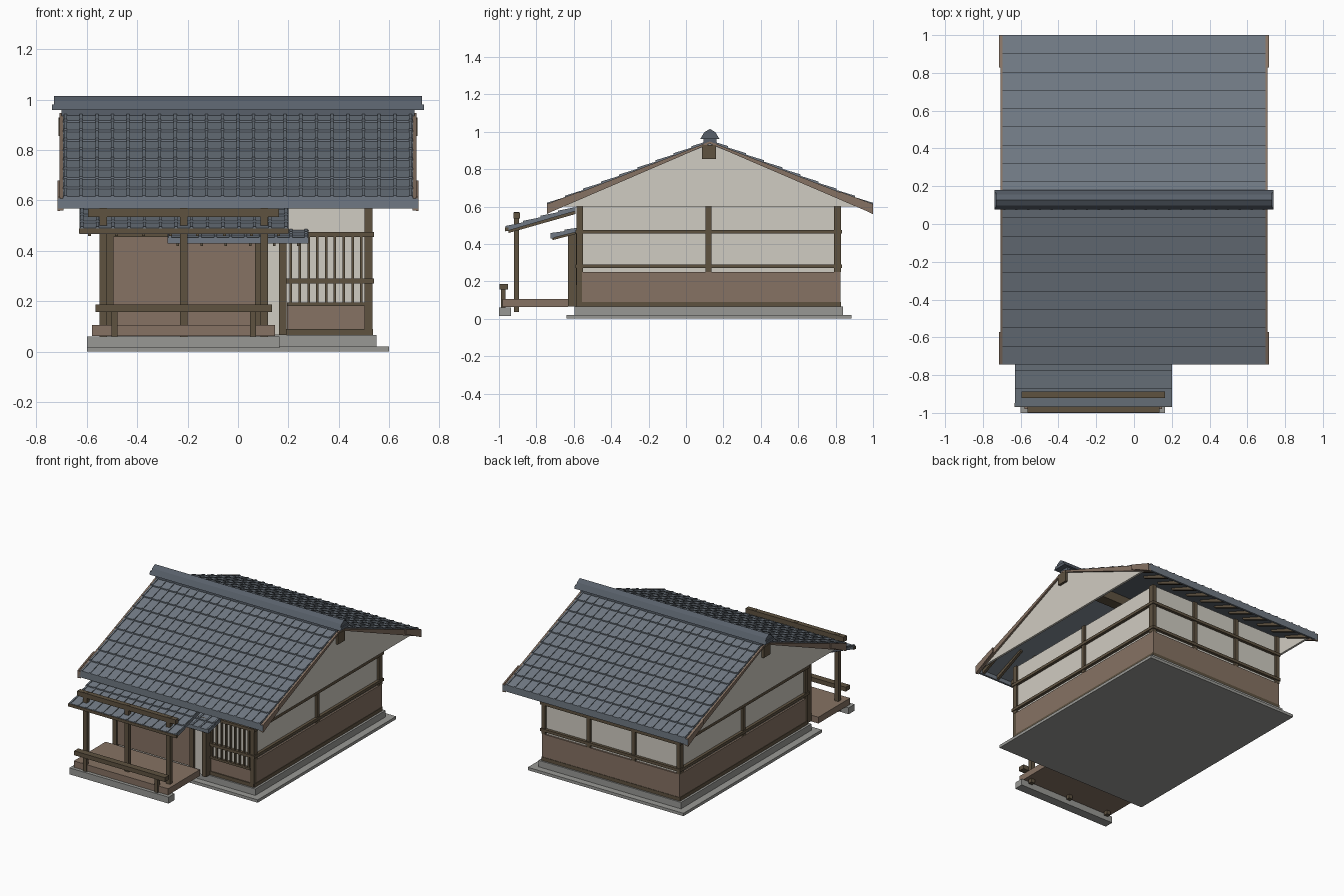
import bpy, bmesh

cube = bpy.data.objects.get("Cube")
if cube:
    bpy.data.objects.remove(cube, do_unlink=True)


def colour(name, rgb):
    m = bpy.data.materials.new(name)
    m.use_nodes = True
    lin = [((c / 255 + 0.055) / 1.055) ** 2.4 for c in rgb] + [1]
    m.diffuse_color = lin
    m.node_tree.nodes["Principled BSDF"].inputs["Base Color"].default_value = lin
    return m


PLASTER = colour("plaster white", (208, 204, 194))
BROWN = colour("warm wood", (134, 114, 99))
TIMBER = colour("dark timber", (94, 82, 64))
STONE = colour("stone grey", (153, 153, 149))
TILE = colour("roof tile", (112, 121, 131))
RIDGE = colour("ridge tile", (88, 96, 106))


def make(name, mat, prisms):
    """One object from prisms: each a y-z outline swept from x0 to x1."""
    bm = bmesh.new()
    for pts, x0, x1 in prisms:
        a = [bm.verts.new((x0, y, z)) for y, z in pts]
        b = [bm.verts.new((x1, y, z)) for y, z in pts]
        bm.faces.new(a)
        bm.faces.new(b[::-1])
        for i in range(len(pts)):
            j = (i + 1) % len(pts)
            bm.faces.new((a[i], b[i], b[j], a[j]))
    bmesh.ops.recalc_face_normals(bm, faces=bm.faces)
    me = bpy.data.meshes.new(name)
    bm.to_mesh(me)
    bm.free()
    me.materials.append(mat)
    ob = bpy.data.objects.new(name, me)
    bpy.context.collection.objects.link(ob)
    return ob


def box(x0, x1, y0, y1, z0, z1):
    return ([(y0, z0), (y1, z0), (y1, z1), (y0, z1)], x0, x1)


def both(prism):
    pts, x0, x1 = prism
    return [prism, (pts, -x1, -x0)]


def courses(top, eave, n, lift=0.0, step=0.008, thick=0.016):
    """Stepped outline of overlapping tile courses from top to eave."""
    (ya, za), (yb, zb) = top, eave
    pts = []
    for i in range(n):
        for t, h in ((i / n, 0), ((i + 1) / n, step)):
            pts.append((ya + (yb - ya) * t, za + (zb - za) * t + h + lift))
    return pts + [(yb, zb - thick), (ya, za - thick)]


def spread(a, b, n):
    return [a + (b - a) * i / (n - 1) for i in range(n)]


def tiled(name, top, eave, n, x0, x1, ribs):
    make(name, TILE, [(courses(top, eave, n), x0, x1)])
    make(name + "_ribs", TILE, [(courses(top, eave, n, 0.005), x - 0.006, x + 0.006)
                                for x in spread(x0 + 0.01, x1 - 0.01, ribs)])


# Stone base
make("base_slab", STONE, [box(-0.6, 0.6, -0.64, 0.885, 0, 0.02)])
make("foundation", STONE, [box(-0.55, 0.55, -0.595, 0.84, 0.02, 0.065)])
make("porch_footing", STONE, [box(-0.6, 0.165, -1, -0.935, 0.015, 0.06)])

# House walls
make("plaster_walls", PLASTER, [box(-0.52, 0.52, -0.57, 0.815, 0.065, 0.6)])
make("lower_panels", BROWN,
     both(box(0.52, 0.532, -0.575, 0.825, 0.09, 0.25))
     + [box(-0.53, 0.53, 0.815, 0.827, 0.09, 0.25),
        box(0.195, 0.505, -0.578, -0.57, 0.09, 0.185)])
make("sills", TIMBER,
     both(box(0.52, 0.535, -0.58, 0.83, 0.065, 0.09))
     + [box(-0.53, 0.53, 0.815, 0.83, 0.065, 0.09),
        box(-0.53, 0.53, -0.585, -0.57, 0.065, 0.09)])

posts = []
for y in (-0.565, 0.12, 0.805):
    posts += both(box(0.505, 0.534, y - 0.015, y + 0.015, 0.25, 0.6))
for x in spread(-0.52, 0.52, 4):
    posts.append(box(x - 0.014, x + 0.014, 0.8, 0.828, 0.25, 0.6))
posts += both(box(0.503, 0.533, -0.585, -0.555, 0.09, 0.6))
make("wall_posts", TIMBER, posts)

rails = []
for z in (0.27, 0.455):
    rails += both(box(0.52, 0.54, -0.59, 0.835, z, z + 0.02))
    rails.append(box(-0.54, 0.54, 0.815, 0.835, z, z + 0.02))
    rails.append(box(0.13, 0.54, -0.592, -0.57, z, z + 0.02))
make("wall_rails", TIMBER, rails)

# Lattice window
make("window_lattice", TIMBER,
     [box(x - 0.005, x + 0.005, -0.588, -0.575, 0.185, 0.455)
      for x in spread(0.21, 0.49, 9)]
     + [box(0.195, 0.505, -0.588, -0.57, 0.18, 0.195)])

# Entrance wall and sliding doors
make("entrance_wall", PLASTER, [box(-0.52, 0.165, -0.61, -0.57, 0.065, 0.47)])
make("sliding_doors", BROWN, [box(-0.5, 0.075, -0.618, -0.61, 0.105, 0.46)])
make("entrance_frame", TIMBER,
     [box(x, x + 0.03, -0.63, -0.575, 0.065, 0.47) for x in (-0.525, 0.067, 0.163)]
     + [box(-0.525, 0.193, -0.63, -0.575, 0.455, 0.475)])

# Main roof: one tiled slope to each side of the ridge
MID, TOP, EAVE, RUN = 0.1275, 0.948, 0.607, 0.872
FALL = (TOP - EAVE) / RUN
gables, barges, tips, rafters = [], [], [], []
for s, side in ((-1, "front"), (1, "back")):
    tiled(side + "_roof", (MID, TOP), (MID + s * RUN, EAVE), 9, -0.695, 0.695, 23)

    def at(d, drop):
        return (MID + s * d, TOP - FALL * d - drop)
    barges += both(([at(0, 0), at(RUN, 0), at(RUN, 0.046), at(0, 0.012)], 0.693, 0.708))
    tips += both(([at(0.7, -0.004), at(RUN, -0.006), at(RUN, 0.048), at(0.7, 0.03)],
                  0.706, 0.716))
    for x in spread(-0.66, 0.66, 12):
        rafters.append(([at(0.62, 0.012), at(0.855, 0.012), at(0.855, 0.042),
                         at(0.62, 0.03)], x - 0.009, x + 0.009))
    y = MID + s * (RUN - 0.007)
    make(side + "_eave_board", TILE, [box(-0.714, 0.714, y - 0.007, y + 0.007, 0.568, 0.608)])
make("barge_boards", BROWN, barges)
make("barge_ends", BROWN, tips)
make("eave_rafters", TIMBER, rafters)
half = (TOP - 0.01 - 0.6) / FALL
make("gable_walls", PLASTER,
     both(([(MID - half, 0.6), (MID + half, 0.6), (MID, TOP - 0.01)], 0.68, 0.695)))
make("ridge_beam", TIMBER, [box(-0.712, 0.712, 0.085, 0.16, 0.855, 0.93)])

# Ridge cap
make("ridge_base", RIDGE,
     [([(MID - 0.052, 0.96), (MID + 0.052, 0.96), (MID + 0.04, 0.98), (MID - 0.04, 0.98)],
       -0.738, 0.738),
      box(-0.7, 0.7, MID - 0.035, MID + 0.035, 0.935, 0.96)])
make("ridge_cap", RIDGE,
     [([(MID - 0.04, 0.98), (MID + 0.04, 0.98), (MID + 0.03, 0.997), (MID, 1.015),
        (MID - 0.03, 0.997)], -0.73, 0.73)])

# Porch roof and small entrance canopy
tiled("porch_roof", (-0.59, 0.592), (-0.965, 0.483), 4, -0.63, 0.2, 14)
tiled("entrance_canopy", (-0.575, 0.482), (-0.725, 0.445), 2, -0.28, 0.28, 10)
make("porch_fascia", TIMBER, [box(-0.632, 0.202, -0.968, -0.948, 0.468, 0.488)])
make("canopy_fascia", TIMBER, [box(-0.28, 0.28, -0.722, -0.705, 0.43, 0.442)])
make("porch_rafters", TIMBER,
     [([(-0.59, 0.578), (-0.95, 0.473), (-0.95, 0.458), (-0.59, 0.56)], x - 0.006, x + 0.006)
      for x in spread(-0.59, 0.16, 8)]
     + [([(-0.58, 0.47), (-0.715, 0.432), (-0.715, 0.42), (-0.58, 0.455)], x - 0.005, x + 0.005)
        for x in spread(-0.24, 0.24, 6)])

# Porch deck, posts and beams
make("porch_deck", BROWN, [box(-0.58, 0.147, -0.98, -0.63, 0.062, 0.106)])
make("porch_posts", TIMBER,
     [box(x - 0.015, x + 0.015, -0.92, -0.892, 0.035, 0.57) for x in (-0.535, -0.215, 0.105)])
make("porch_top_beam", TIMBER, [box(-0.595, 0.163, -0.922, -0.888, 0.535, 0.568)])

# Porch railing
make("porch_rail", TIMBER, [box(-0.565, 0.135, -0.998, -0.953, 0.157, 0.187)])
make("rail_supports", TIMBER,
     [box(x - 0.012, x + 0.012, -0.988, -0.964, 0.06, 0.157) for x in (-0.49, 0.06)])
